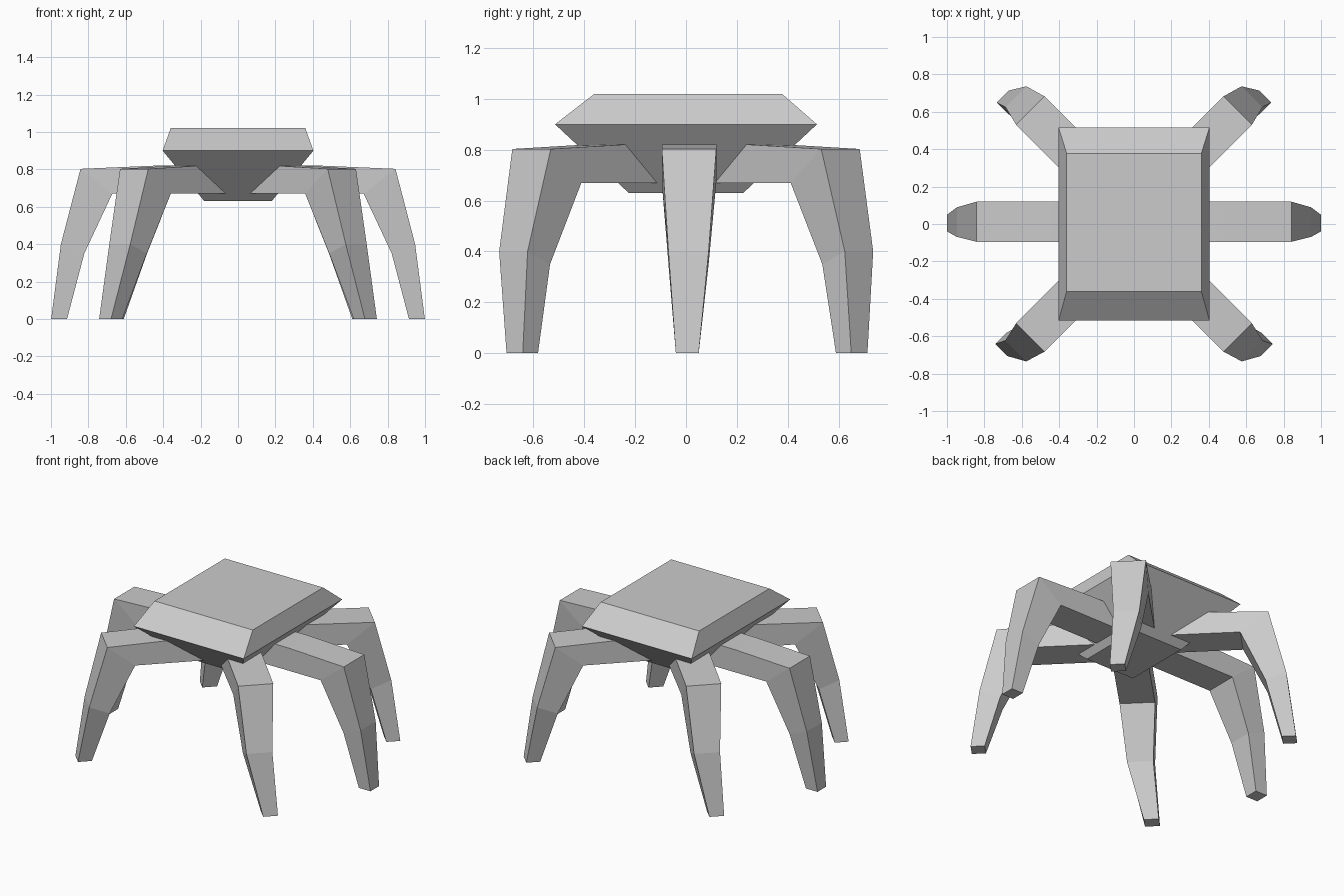
import bpy, bmesh
from math import sqrt
from mathutils import Vector

if "Cube" in bpy.data.objects:
    bpy.data.objects.remove(bpy.data.objects["Cube"])


def loft(name, rings, mirror=False):
    """Join four-sided rings into a closed flat-faced solid."""
    bm = bmesh.new()
    loops = [[bm.verts.new(p) for p in ring] for ring in rings]
    for a, b in zip(loops, loops[1:]):
        for i in range(4):
            j = (i + 1) % 4
            bm.faces.new((a[i], a[j], b[j], b[i]))
    bm.faces.new(loops[0])
    bm.faces.new(loops[-1])
    bmesh.ops.recalc_face_normals(bm, faces=bm.faces)
    mesh = bpy.data.meshes.new(name)
    bm.to_mesh(mesh)
    bm.free()
    obj = bpy.data.objects.new(name, mesh)
    bpy.context.collection.objects.link(obj)
    if mirror:
        obj.modifiers.new("Mirror", 'MIRROR').use_mirror_merge = False
    return obj


def rect(x, y0, y1, z):
    return [(-x, y0, z), (x, y0, z), (x, y1, z), (-x, y1, z)]


# Body: bevelled slab over an inverted pyramid
loft("body", [rect(0.18, -0.225, 0.225, 0.63),
              rect(0.403, -0.515, 0.515, 0.90),
              rect(0.36, -0.36, 0.377, 1.02)])


def leg(name, along, side, knee, shifts):
    """Leg pair: 'along' points outward, 'side' across; shifts are side offsets."""
    along, side = Vector(along).normalized(), Vector(side).normalized()
    # (outer u, outer z, inner u, inner z, half width), u relative to the knee
    root = 0.30 - knee
    profile = [(root, 0.82, root - 0.10, 0.67, 0.107),
               (-0.40, 0.82, -0.40, 0.67, 0.107),
               (0.0, 0.803, -0.17, 0.67, 0.107),
               (0.105, 0.40, -0.02, 0.35, 0.079),
               (0.157, 0.0, 0.072, 0.0, 0.045)]
    rings = []
    for (uo, zo, ui, zi, w), v in zip(profile, shifts):
        ring = []
        for u, z, s in ((uo, zo, -w), (uo, zo, w), (ui, zi, w), (ui, zi, -w)):
            p = along * (knee + u) + side * (v + s)
            ring.append((p.x, p.y, z))
        rings.append(ring)
    loft(name, rings, mirror=True)


# Three leg pairs, mirrored left to right
leg("middle_legs", (1, 0, 0), (0, 1, 0), 0.842,
    (0.012, 0.012, 0.012, 0.01, 0.005))
leg("rear_legs", (1, 1, 0), (-1, 1, 0), 0.822,
    (0.037, 0.037, 0.037, 0.035, -0.015))
leg("front_legs", (1, -1, 0), (-1, -1, 0), 0.822,
    (0.037, 0.037, 0.037, 0.033, -0.026))
